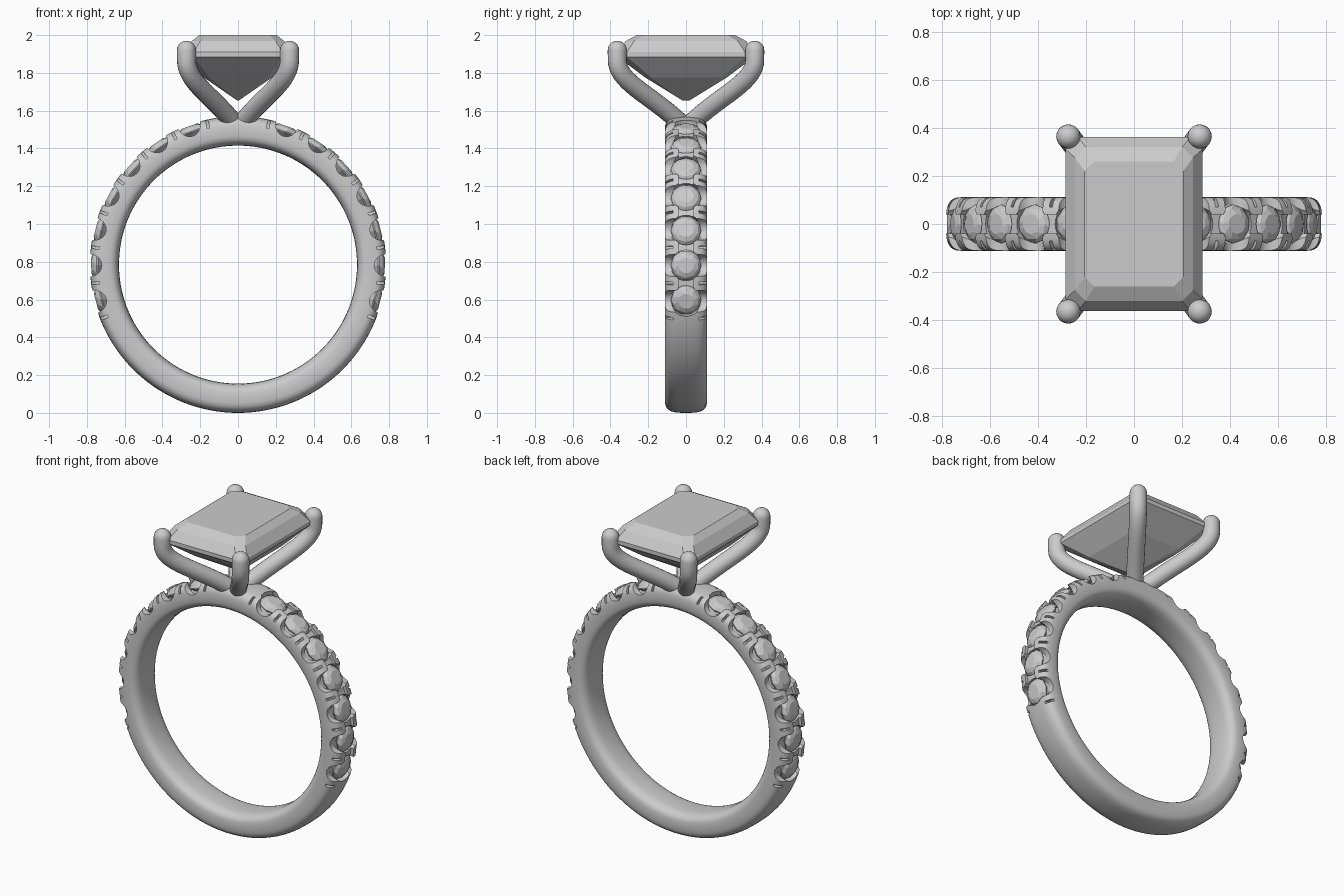
import bpy, bmesh
from math import sin, cos, pi, radians, copysign
from mathutils import Matrix, Vector
from mathutils.geometry import interpolate_bezier

if "Cube" in bpy.data.objects:
    bpy.data.objects.remove(bpy.data.objects["Cube"])

C, R_IN, R_OUT, HALF_W = 0.785, 0.63, 0.785, 0.112   # band centre height and sizes
STEP, FIRST, COUNT = 14.2, -14.5, 7                  # small stone layout in degrees


def finish(bm, name, smooth=None):
    bmesh.ops.recalc_face_normals(bm, faces=bm.faces)
    mesh = bpy.data.meshes.new(name)
    bm.to_mesh(mesh)
    bm.free()
    ob = bpy.data.objects.new(name, mesh)
    bpy.context.collection.objects.link(ob)
    if smooth:
        shade(ob, smooth)
    return ob


def shade(ob, angle):
    bpy.ops.object.select_all(action='DESELECT')
    ob.select_set(True)
    bpy.context.view_layer.objects.active = ob
    bpy.ops.object.shade_smooth_by_angle(angle=radians(angle))


def loft(bm, rings, loop=False):
    """Skin a list of point rings; loop joins last to first, otherwise cap ends."""
    vs = [[bm.verts.new(p) for p in ring] for ring in rings]
    n = len(vs[0])
    pairs = list(zip(vs, vs[1:])) + ([(vs[-1], vs[0])] if loop else [])
    for a, b in pairs:
        for i in range(n):
            j = (i + 1) % n
            bm.faces.new((a[i], a[j], b[j], b[i]))
    if not loop:
        bm.faces.new(vs[0])
        bm.faces.new(vs[-1])


def frame(deg):
    """Local x = outward, y = across the band, z = along the band."""
    return Matrix.Translation((0, 0, C)) @ Matrix.Rotation(-radians(deg), 4, 'Y')


def both_sides(start, count):
    for k in range(count):
        a = start + k * STEP
        yield frame(a)
        yield frame(180 - a)


# Band: rounded cross-section swept round a circle
def power(v):
    return copysign(abs(v) ** 0.62, v)


mid, half_t = (R_IN + R_OUT) / 2, (R_OUT - R_IN) / 2
section = [Vector((mid + half_t * power(cos(2 * pi * i / 32)),
                   HALF_W * power(sin(2 * pi * i / 32)), 0)) for i in range(32)]
bm = bmesh.new()
loft(bm, [[frame(a * 2.5) @ p for p in section] for a in range(144)], loop=True)
band = finish(bm, "band")


def box(bm, m, centre, size):
    bmesh.ops.create_cube(bm, size=1, matrix=m @ Matrix.Translation(centre)
                          @ Matrix.Diagonal((*size, 1)))


def cylinder(bm, m, radius, depth, segs=28):
    bmesh.ops.create_cone(bm, cap_ends=True, segments=segs, radius1=radius,
                          radius2=radius, depth=depth, matrix=m)


# Cutters: side scallops, stone seats, split claws with sunken centres
scallops, seats, splits = bmesh.new(), bmesh.new(), bmesh.new()
for m in both_sides(FIRST, COUNT):
    cylinder(scallops, m @ Matrix.Translation((0.79, 0, 0))
             @ Matrix.Diagonal((1.15, 1, 1, 1)) @ Matrix.Rotation(pi / 2, 4, 'X'), 0.06, 0.4)
    cylinder(seats, m @ Matrix.Translation((0.775, 0, 0))
             @ Matrix.Rotation(pi / 2, 4, 'Y'), 0.081, 0.11)
for m in both_sides(FIRST - STEP / 2, COUNT + 1):
    for s in (-1, 1):
        box(splits, m, (0.78, s * 0.105, 0), (0.08, 0.07, 0.014))
for m in both_sides(FIRST + STEP / 2, COUNT - 1):
    box(splits, m, (0.80, 0, 0), (0.07, 0.08, 0.09))

for bm, name in ((scallops, "scallop_cutter"), (seats, "seat_cutter"), (splits, "split_cutter")):
    cutter = finish(bm, name)
    cutter.hide_render = True
    mod = band.modifiers.new(name, 'BOOLEAN')
    mod.operation, mod.solver, mod.object = 'DIFFERENCE', 'EXACT', cutter
    bpy.context.view_layer.objects.active = band
    bpy.ops.object.modifier_apply(modifier=name)
    bpy.data.objects.remove(cutter)
shade(band, 35)

# Small round stones, faceted
bm = bmesh.new()
for m in both_sides(FIRST, COUNT):
    rings = []
    for r, h, turn in ((0.042, 0.777, 0), (0.066, 0.766, 0.5), (0.081, 0.748, 0),
                       (0.081, 0.742, 0), (0.008, 0.69, 0)):
        rings.append([m @ Vector((h, r * cos((i + turn) * pi / 5),
                                  r * sin((i + turn) * pi / 5))) for i in range(10)])
    loft(bm, rings)
finish(bm, "small_stones")

# Large rectangular stone with clipped corners
bm = bmesh.new()
rings = []
for hx, hy, z, c in ((0.205, 0.26, 2.0, 0.04), (0.245, 0.32, 1.968, 0.045),
                     (0.285, 0.362, 1.91, 0.05), (0.285, 0.362, 1.885, 0.05),
                     (0.18, 0.215, 1.775, 0.03), (0.006, 0.02, 1.655, 0.003)):
    rings.append([(x, y, z) for x, y in (
        (hx, c - hy), (hx, hy - c), (hx - c, hy), (c - hx, hy),
        (-hx, hy - c), (-hx, c - hy), (c - hx, -hy), (hx - c, -hy))])
loft(bm, rings)
finish(bm, "main_stone")

# Four curved claws with domed tips
path = [(p.x, p.y, 0.05) for p in interpolate_bezier(
    Vector((0.03, 1.53)), Vector((0.24, 1.69)), Vector((0.455, 1.75)), Vector((0.455, 1.87)), 18)]
path += [(0.455, 1.92 + 0.05 * sin(t * pi / 12), 0.05 * cos(t * pi / 12) + 0.0005) for t in range(7)]
bm = bmesh.new()
for sx in (-1, 1):
    for sy in (-1, 1):
        out = Vector((sx * 0.6, sy * 0.8, 0))
        side = Vector((-out.y, out.x, 0))
        rings = []
        for k, (d, z, r) in enumerate(path):
            a, b = path[max(k - 1, 0)], path[min(k + 1, len(path) - 1)]
            along = (out * (b[0] - a[0]) + Vector((0, 0, b[1] - a[1]))).normalized()
            up = along.cross(side)
            rings.append([out * d + Vector((0, 0, z)) + r * (side * cos(i * pi / 10)
                          + up * sin(i * pi / 10)) for i in range(20)])
        loft(bm, rings)
finish(bm, "claws", 50)
